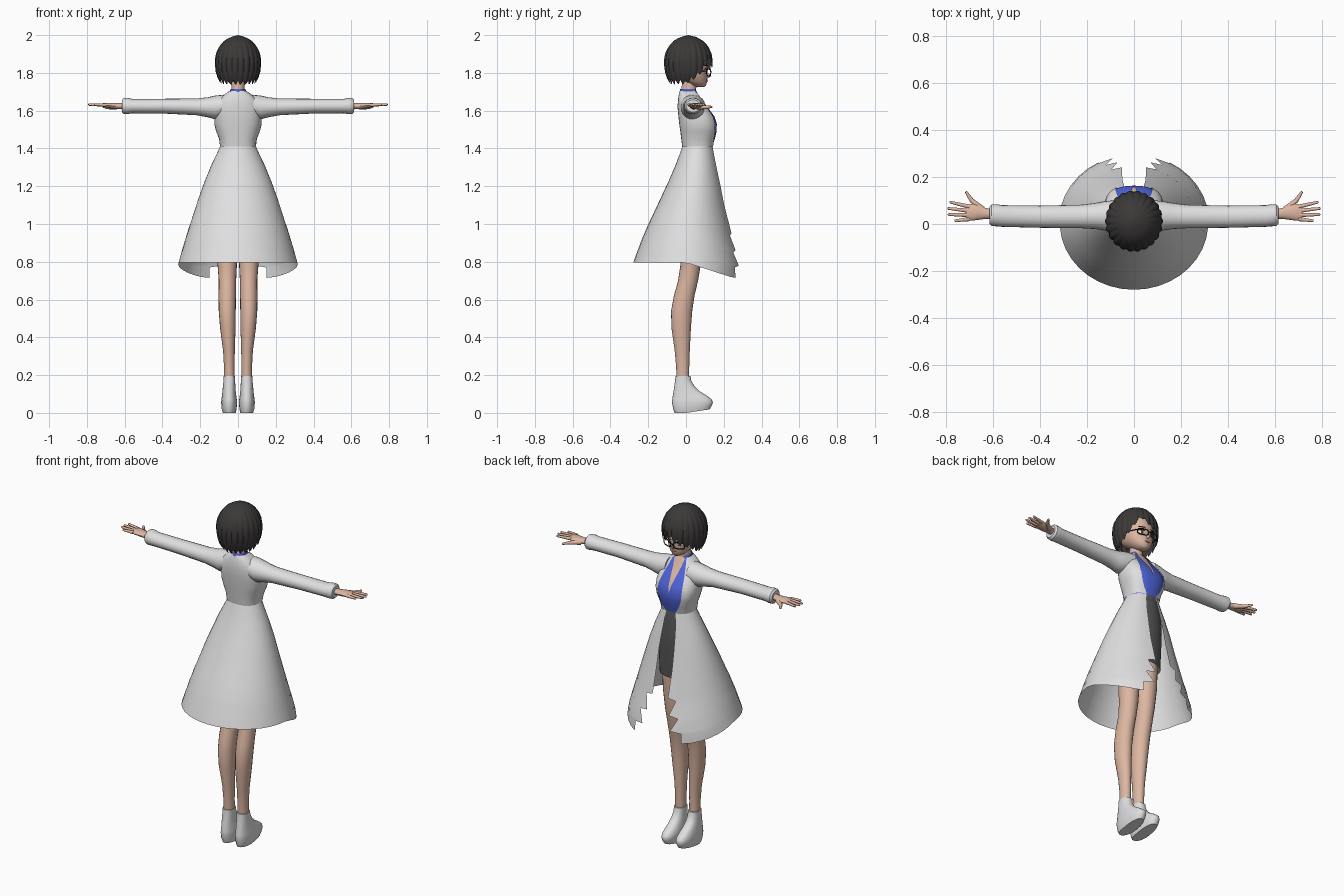
import bpy, bmesh
from math import sin, cos, pi, asin, radians, degrees
from mathutils import Vector, Matrix

cube = bpy.data.objects.get("Cube")
if cube:
    bpy.data.objects.remove(cube)


def material(name, *rgb):
    m = bpy.data.materials.new(name)
    m.use_nodes = True
    m.diffuse_color = (*rgb, 1)
    m.node_tree.nodes["Principled BSDF"].inputs["Base Color"].default_value = (*rgb, 1)
    return m


WHITE = material("white cloth", .74, .74, .75)
SKIN = material("skin", .72, .47, .36)
HAIR = material("dark hair", .045, .04, .04)
BLUE = material("blue shirt", .08, .13, .72)
CHARCOAL = material("charcoal skirt", .11, .105, .11)
BLACK = material("black frame", .012, .012, .015)
BROWN = material("brown iris", .12, .05, .03)
LIP = material("lip", .6, .22, .2)


def finish(name, bm, mat, mirror=False, angle=40):
    bmesh.ops.remove_doubles(bm, verts=bm.verts, dist=1e-5)
    bmesh.ops.recalc_face_normals(bm, faces=bm.faces)
    mesh = bpy.data.meshes.new(name)
    bm.to_mesh(mesh)
    bm.free()
    mesh.materials.append(mat)
    ob = bpy.data.objects.new(name, mesh)
    bpy.context.collection.objects.link(ob)
    bpy.ops.object.select_all(action='DESELECT')
    ob.select_set(True)
    bpy.context.view_layer.objects.active = ob
    bpy.ops.object.shade_smooth_by_angle(angle=radians(angle))
    if mirror:
        ob.modifiers.new("mirror", 'MIRROR').use_mirror_merge = False
    return ob


def interp(rows, z):
    """Linear lookup in rows sorted by their first value."""
    rows = sorted(rows)
    z = min(max(z, rows[0][0]), rows[-1][0])
    for a, b in zip(rows, rows[1:]):
        if z <= b[0]:
            t = (z - a[0]) / (b[0] - a[0])
            return [p + (q - p) * t for p, q in zip(a, b)][1:]


def skin_grid(bm, grid):
    grid = [[bm.verts.new(p) for p in row] for row in grid]
    for r, s in zip(grid, grid[1:]):
        for i in range(len(r) - 1):
            bm.faces.new((r[i], r[i + 1], s[i + 1], s[i]))


def loft(name, rows, mat, p=1, n=28, cap=False, hem=None, along_x=False, mirror=False, edit=None):
    """Rows are (height, half width, y min, y max, centre, half width of the front gap)."""
    rows = [tuple(r) + (0, 0)[len(r) - 4:] for r in rows]
    grid = []
    for z0, rx0, _, _, _, gap in rows:
        start = asin(min(1, gap / max(rx0, 1e-6)) ** (1 / p))
        line = []
        for i in range(n + 1):
            a = start + (2 * pi - 2 * start) * i / n
            z = hem(z0, a) if hem else z0
            rx, lo, hi, c, _ = interp(rows, z)
            s, k = sin(a), cos(a)
            x = c + rx * abs(s) ** p * (1 if s > 0 else -1)
            y = (lo + hi) / 2 + (hi - lo) / 2 * abs(k) ** p * (1 if k > 0 else -1)
            v = (z, y, x) if along_x else (x, y, z)
            line.append(edit(*v) if edit else v)
        grid.append(line)
    bm = bmesh.new()
    skin_grid(bm, grid)
    bmesh.ops.remove_doubles(bm, verts=bm.verts, dist=1e-5)
    if cap:
        bmesh.ops.holes_fill(bm, edges=bm.edges, sides=0)
    return finish(name, bm, mat, mirror)


def ellipsoid(name, at, size, mat, turn=0, mirror=False):
    bm = bmesh.new()
    m = Matrix.Translation(at) @ Matrix.Rotation(turn, 4, 'Z') @ Matrix.Diagonal((*size, 1))
    bmesh.ops.create_uvsphere(bm, u_segments=16, v_segments=10, radius=1, matrix=m)
    return finish(name, bm, mat, mirror)


def limb(name, a, b, r1, r2, mat):
    """Tapered finger with a rounded tip, mirrored to both hands."""
    a, b = Vector(a), Vector(b)
    bm = bmesh.new()
    m = Matrix.Translation((a + b) / 2) @ (b - a).to_track_quat('Z', 'Y').to_matrix().to_4x4()
    bmesh.ops.create_cone(bm, cap_ends=True, segments=10, radius1=r1, radius2=r2,
                          depth=(b - a).length, matrix=m)
    bmesh.ops.create_uvsphere(bm, u_segments=10, v_segments=6, radius=r2,
                              matrix=Matrix.Translation(b))
    return finish(name, bm, mat, True)


def wire(name, points, radius, mat, closed=False):
    cu = bpy.data.curves.new(name, 'CURVE')
    cu.dimensions = '3D'
    cu.bevel_depth = radius
    cu.bevel_resolution = 1
    cu.materials.append(mat)
    sp = cu.splines.new('POLY')
    sp.points.add(len(points) - 1)
    for q, v in zip(sp.points, points):
        q.co = (*v, 1)
    sp.use_cyclic_u = closed
    ob = bpy.data.objects.new(name, cu)
    bpy.context.collection.objects.link(ob)


# Upper body: coat over shirt over skin, each layer a little smaller
torso = [(1.41, .095, -.02, .145, 0, .03), (1.45, .1, -.025, .157, 0, .055),
         (1.49, .116, -.03, .167, 0, .072), (1.53, .126, -.036, .168, 0, .078),
         (1.57, .126, -.04, .155, 0, .076), (1.62, .12, -.045, .118, 0, .066),
         (1.66, .1, -.042, .088, 0, .054), (1.69, .066, -.037, .073, 0, .045),
         (1.705, .045, -.032, .064, 0, .038)]


def layer(inset, gap):
    return [(z, rx - inset, lo + inset, hi - inset, 0, gap(z)) for z, rx, lo, hi, _, _ in torso]


loft("coat_bodice", torso, WHITE, p=.8)
loft("shirt", layer(.005, lambda z: max(0, (z - 1.53) * .2)), BLUE, p=.8)
loft("chest", layer(.01, lambda z: 0)[3:], SKIN, p=.8)
loft("shirt_collar", [(1.69, .046, -.036, .07, 0, .03), (1.716, .039, -.031, .058, 0, .024)], BLUE)
loft("neck", [(1.66, .042, -.03, .06), (1.7, .035, -.028, .052), (1.77, .034, -.015, .06)], SKIN)

# Long flared coat tail with torn front edges
tail = [(1.41, .095, -.02, .145, 0, .03), (1.36, .118, -.037, .154, 0, .036),
        (1.3, .147, -.06, .166, 0, .042), (1.2, .187, -.104, .188, 0, .048),
        (1.1, .222, -.152, .207, 0, .05), (.95, .27, -.222, .245, 0, .05),
        (.94, .273, -.226, .247, 0, .095), (.86, .298, -.256, .27, 0, .07),
        (.85, .3, -.26, .273, 0, .122), (.78, .32, -.285, .291, 0, .09),
        (.77, .321, -.286, .292, 0, .15), (.715, .325, -.295, .296, 0, .15)]


def tail_hem(z, a):
    return 1.41 - (1.41 - z) * (.884 + .116 * min(1, max(0, cos(a)) / .85))


loft("coat_tail", tail, WHITE, n=32, hem=tail_hem)
loft("skirt", [(1.42, .09, -.014, .14), (1.3, .116, -.04, .148), (1.2, .126, -.052, .145),
               (1.01, .126, -.045, .128)], CHARCOAL, p=.9)

# Sleeves and hands
loft("sleeve", [(.07, .055, -.03, .1, 1.63), (.12, .063, -.028, .098, 1.617),
                (.16, .053, -.022, .09, 1.618), (.22, .044, -.018, .082, 1.62),
                (.4, .039, -.016, .078, 1.624), (.56, .038, -.012, .08, 1.624),
                (.585, .043, -.01, .084, 1.625), (.605, .042, -.008, .083, 1.625),
                (.614, .033, .0, .074, 1.625)], WHITE, n=20, cap=True, along_x=True, mirror=True)
loft("palm", [(.6, .018, .02, .062, 1.624), (.63, .016, .022, .068, 1.624),
              (.66, .016, .018, .082, 1.625), (.69, .013, .014, .086, 1.628),
              (.715, .009, .014, .08, 1.629)], SKIN, n=14, cap=True, along_x=True, mirror=True)
for name, y0, x1, y1 in (("index_finger", .074, .778, .092), ("middle_finger", .056, .788, .066),
                         ("ring_finger", .038, .786, .04), ("little_finger", .021, .758, .014)):
    limb(name, (.7, y0, 1.63), (x1, y1, 1.632), .0095, .006, SKIN)
limb("thumb_base", (.645, .062, 1.62), (.69, .1, 1.618), .015, .01, SKIN)
limb("thumb_tip", (.69, .1, 1.618), (.712, .134, 1.62), .01, .006, SKIN)

# Legs and platform boots
loft("leg", [(1.12, .06, -.035, .095, .063), (.9, .058, -.03, .088, .06), (.78, .051, -.03, .077, .057),
             (.7, .046, -.042, .064, .056), (.62, .046, -.064, .045, .057), (.54, .045, -.079, .033, .057),
             (.45, .041, -.077, .026, .054), (.33, .031, -.06, .02, .048), (.24, .028, -.052, .017, .046),
             (.17, .029, -.05, .017, .046)], SKIN, n=20, mirror=True)
loft("boot", [(0, .035, -.06, .125, .046), (.02, .04, -.068, .138, .047), (.055, .042, -.074, .142, .047),
              (.07, .041, -.073, .138, .047), (.09, .038, -.07, .112, .047), (.115, .035, -.066, .072, .047),
              (.14, .033, -.062, .045, .047), (.17, .031, -.058, .028, .046), (.194, .031, -.056, .024, .046),
              (.188, .027, -.05, .018, .046)][:9], WHITE, p=.85, n=24, cap=True, mirror=True,
     edit=lambda x, y, z: (x, y, z + (max(0, y) * .15 if z < .03 else 0)))

# Head and face
loft("head", [(1.724, .012, .055, .095), (1.733, .034, .03, .106), (1.755, .056, -.01, .112),
              (1.78, .072, -.05, .114), (1.81, .083, -.075, .115), (1.86, .09, -.085, .12),
              (1.92, .075, -.07, .1), (1.96, .035, -.03, .06)], SKIN, p=.95, cap=True)
ellipsoid("nose", (0, .114, 1.786), (.007, .018, .011), SKIN)
ellipsoid("lips", (0, .111, 1.758), (.015, .005, .005), LIP)
ellipsoid("eye_white", (.036, .105, 1.808), (.018, .005, .012), WHITE, -.42, True)
ellipsoid("iris", (.035, .108, 1.808), (.009, .004, .011), BROWN, -.42, True)
ellipsoid("eyelash", (.036, .107, 1.82), (.02, .005, .003), BLACK, -.42, True)
ellipsoid("eyebrow", (.036, .108, 1.838), (.02, .005, .003), HAIR, -.42, True)

# Glasses
for s, side in ((1, "left"), (-1, "right")):
    rim = []
    for i in range(20):
        a = 2 * pi * i / 20
        x = .038 + .03 * abs(cos(a)) ** .6 * (1 if cos(a) > 0 else -1)
        z = 1.802 + .018 * abs(sin(a)) ** .6 * (1 if sin(a) > 0 else -1)
        rim.append((s * x, .134 - x * .36, z))
    wire(side + "_glasses_rim", rim, .0028, BLACK, True)
    wire(side + "_glasses_temple", [(s * .068, .11, 1.81), (s * .088, .07, 1.811),
                                    (s * .092, 0, 1.812)], .0025, BLACK)
wire("glasses_bridge", [(-.009, .131, 1.805), (0, .134, 1.808), (.009, .131, 1.805)], .0025, BLACK)

# Bobbed hair: rippled shell, jagged hem, fringe parted to one side
width = [(1.735, .086), (1.77, .106), (1.81, .118), (1.86, .122), (1.9, .117), (1.94, .1),
         (1.97, .075), (1.99, .042), (2.0, 0)]
hem_line = [(-180, 1.745), (-95, 1.75), (-70, 1.765), (-52, 1.795), (-25, 1.822), (0, 1.84),
            (18, 1.87), (27, 1.885), (40, 1.85), (58, 1.8), (80, 1.765), (95, 1.75), (180, 1.745)]
cols, rows_n, locks = 176, 12, 22
shell = []
for j in range(rows_n + 1):
    t = (j / rows_n) ** 1.5
    ring = []
    for i in range(cols + 1):
        a = -pi + 2 * pi * i / cols
        wave = abs(sin(a * locks / 2))
        hem = interp(hem_line, degrees(a))[0] + .024 * (1 - wave) - .008
        z = 2 - (2 - hem) * t
        r = interp(width, z)[0] * (.965 + .045 * wave * min(1, 3 * t))
        ring.append((r * sin(a), .012 + r * cos(a) * 1.06, z))
    shell.append(ring)
bm = bmesh.new()
skin_grid(bm, shell)
finish("hair", bm, HAIR, angle=50)
